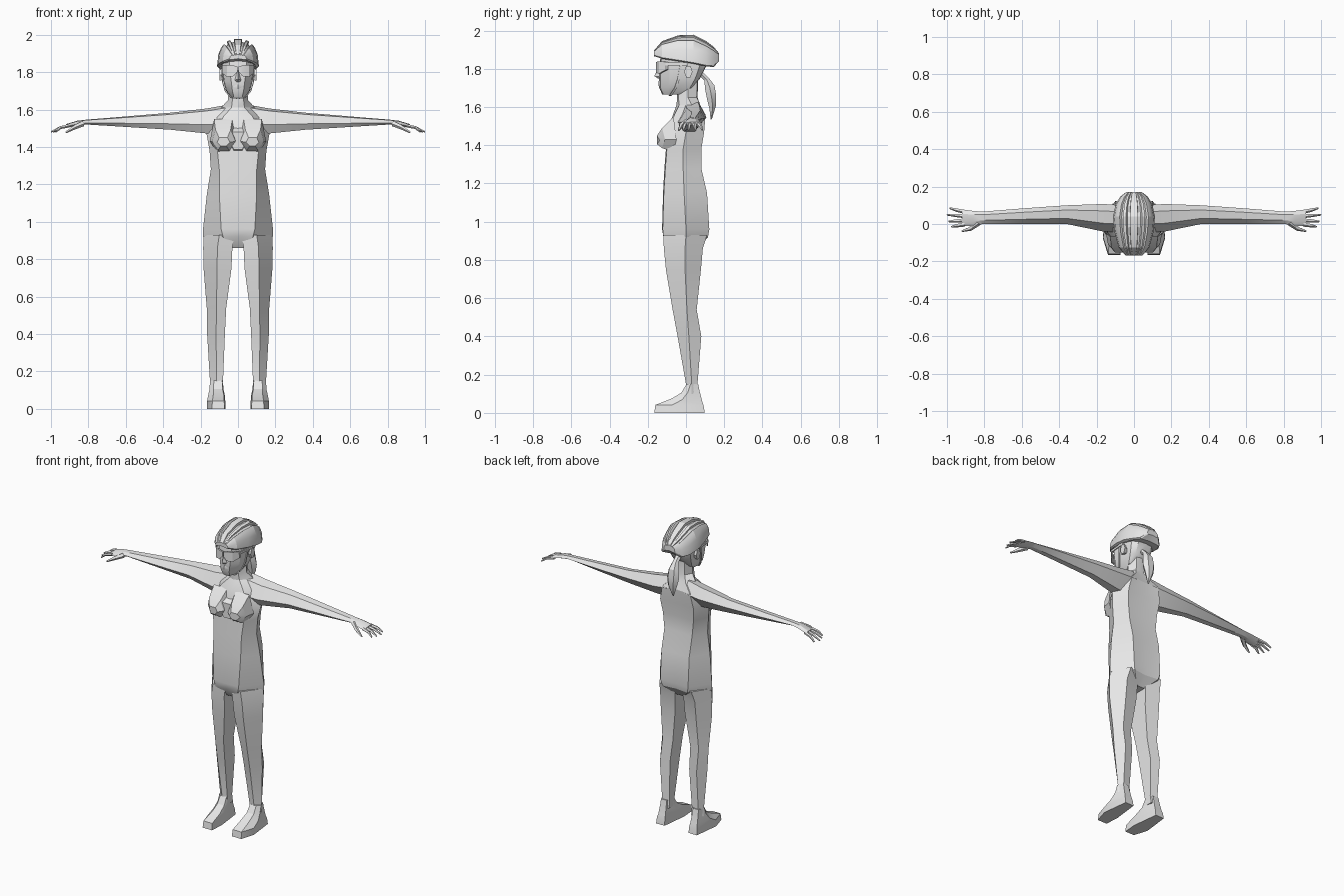
import bpy, bmesh, math
from mathutils import Vector

grey = bpy.data.materials.new("plain grey")
grey.diffuse_color = (0.8, 0.8, 0.8, 1)


def loft(name, rings, mirror=False, smooth=25):
    """Skin a list of equal-length rings, capping both ends."""
    bm = bmesh.new()
    vs = [[bm.verts.new(p) for p in r] for r in rings]
    n = len(rings[0])
    for a, b in zip(vs, vs[1:]):
        for i in range(n):
            j = (i + 1) % n
            bm.faces.new((a[i], a[j], b[j], b[i]))
    bm.faces.new(vs[0])
    bm.faces.new(vs[-1])
    bmesh.ops.recalc_face_normals(bm, faces=bm.faces)
    me = bpy.data.meshes.new(name)
    bm.to_mesh(me)
    bm.free()
    me.materials.append(grey)
    ob = bpy.data.objects.new(name, me)
    bpy.context.collection.objects.link(ob)
    bpy.context.view_layer.objects.active = ob
    ob.select_set(True)
    bpy.ops.object.shade_smooth_by_angle(angle=math.radians(smooth))
    ob.select_set(False)
    if mirror:
        ob.modifiers.new("mirror", 'MIRROR').use_mirror_merge = False
    return ob


def sym(half):
    """Complete a half ring that starts and ends on x = 0."""
    return half + [(-x, y, z) for x, y, z in half[-2:0:-1]]


def rod(name, path, radii, sides=5, flat=1.0, mirror=True):
    """Tapered tube along a path; flat squashes it vertically."""
    pts = [Vector(p) for p in path]
    rings = []
    for i, p in enumerate(pts):
        d = (pts[min(i + 1, len(pts) - 1)] - pts[max(i - 1, 0)]).normalized()
        s = d.cross(Vector((0, 0, 1))).normalized()
        u = s.cross(d)
        rings.append([p + radii[i] * (s * math.cos(a) + u * flat * math.sin(a))
                      for a in (math.tau * k / sides for k in range(sides))])
    return loft(name, rings, mirror)


# Torso and neck: z, front edge x, front mid y, front y, side x, side y, back edge x, back y, back mid y
torso = [
    (.86, .04, -.075, -.075, .06, 0, .03, .06, .06),
    (.92, .08, -.115, -.118, .186, 0, .09, .115, .105),
    (.96, .09, -.125, -.122, .187, 0, .10, .122, .115),
    (1.15, .10, -.12, -.116, .166, -.01, .10, .11, .105),
    (1.28, .10, -.113, -.108, .145, -.015, .10, .08, .076),
    (1.38, .11, -.105, -.10, .152, -.015, .11, .08, .076),
    (1.47, .11, -.10, -.095, .168, 0, .12, .095, .087),
    (1.56, .08, -.068, -.06, .15, .03, .10, .102, .092),
    (1.61, .035, -.05, -.035, .09, .03, .05, .075, .07),
    (1.65, .03, -.046, -.04, .054, .01, .03, .056, .06),
    (1.76, .03, -.046, -.04, .052, .01, .03, .06, .065),
]
loft("torso", [sym([(0, f0, z), (xf, f, z), (xs, ys, z), (xb, b, z), (0, b0, z)])
               for z, xf, f0, f, xs, ys, xb, b, b0 in torso])

# Chest: faceted six-sided mounds
def chest_ring(cx, y, rx, zs):
    z0, z1, z2, z3 = zs
    return [(cx - rx * .45, y, z0), (cx + rx * .45, y, z0), (cx + rx, y + .015, z1), (cx + rx * .7, y, z3),
            (cx - rx * .6, y, z3), (cx - rx, y, z2)]


loft("chest", [chest_ring(.075, -.065, .075, (1.365, 1.43, 1.43, 1.55)),
               chest_ring(.077, -.125, .062, (1.385, 1.43, 1.43, 1.49)),
               chest_ring(.077, -.152, .034, (1.405, 1.425, 1.425, 1.45))], True)
loft("chest_centre", [chest_ring(0, -.06, .06, (1.37, 1.44, 1.44, 1.52)),
                      chest_ring(0, -.118, .05, (1.385, 1.44, 1.44, 1.48))])

# Legs: z, inner x, middle x, outer x, front y, side y, back y
legs = [
    (.93, .02, .10, .184, -.118, 0, .11),
    (.86, .03, .11, .186, -.116, -.005, .088),
    (.75, .035, .112, .184, -.105, -.005, .078),
    (.54, .063, .115, .167, -.07, .005, .056),
    (.40, .07, .117, .165, -.044, .015, .08),
    (.15, .08, .115, .15, 0, .03, .06),
    (.10, .08, .115, .15, -.005, .03, .07),
]
loft("leg", [[(xi, f * .85 + s * .15, z), (xm, f, z), (xo, s, z), (xm + .015, b, z), (xi, b * .8 + s * .2, z)]
             for z, xi, xm, xo, f, s, b in legs], True)

# Feet: inner x, outer x, front y, back y, front z, back z, toe taper
feet = [
    (.080, .150, .002, .064, .15, .15, .015),
    (.078, .152, -.025, .072, .105, .11, .015),
    (.070, .160, -.075, .085, .075, .06, .02),
    (.068, .165, -.160, .092, .042, .04, .02),
    (.066, .167, -.166, .098, 0, 0, .02),
]


def foot_ring(xi, xo, f, b, zf, zb, t):
    m = f + .35 * (b - f)
    zm = zf + .35 * (zb - zf)
    return [(xi + t * .3, f, zf), (xo - t * 1.4, f, zf), (xo, m, zm), (xo - t, b, zb),
            (xi + t, b, zb), (xi, m, zm)]


loft("foot", [foot_ring(*r) for r in feet], True)

# Arms and palms: x, front y, back y, bottom z, top z
arms = [
    (.06, -.045, .10, 1.47, 1.625),
    (.165, -.04, .107, 1.472, 1.606),
    (.36, 0, .10, 1.492, 1.583),
    (.60, 0, .083, 1.507, 1.563),
    (.81, 0, .066, 1.52, 1.546),
    (.86, -.012, .07, 1.513, 1.54),
    (.92, -.012, .078, 1.502, 1.522),
]
loft("arm", [[(x, f, b0 + .35 * (t - b0)), (x, f + .3 * (b - f), t - .1 * (t - b0)), (x, f + .75 * (b - f), t),
              (x, b, b0 + .55 * (t - b0)), (x, f + .6 * (b - f), b0), (x, f + .2 * (b - f), b0)]
             for x, f, b, b0, t in arms], True)

# Fingers and thumb
for i, (y0, y1, x1) in enumerate([(-.002, -.015, .975), (.02, .014, .99), (.043, .05, 1.0), (.066, .085, .985)]):
    rod("finger_%d" % (i + 1), [(.905, y0, 1.513), (.95, (y0 + y1) / 2, 1.503), (x1, y1, 1.48)],
        (.012, .010, .005), flat=.8)
rod("thumb", [(.83, .008, 1.525), (.875, -.025, 1.505), (.92, -.038, 1.478)], (.016, .012, .005))

# Head: z, face half width, face y, side x, side y, back half width, back y
head = [
    (1.665, .022, -.118, .035, -.085, .02, -.04),
    (1.70, .030, -.134, .064, -.05, .04, .03),
    (1.75, .036, -.134, .078, -.03, .045, .07),
    (1.81, .045, -.134, .087, -.02, .05, .10),
    (1.88, .045, -.125, .088, 0, .05, .115),
]
loft("head", [sym([(0, f - .006, z), (xf, f, z), (xs * .93, f * .65, z), (xs, s, z), (xs * .9, b * .7, z),
                   (xb, b, z), (0, b + .004, z)])
              for z, xf, f, xs, s, xb, b in head])

# Nose and lips
loft("nose", [sym([(0, -.142, 1.81), (.007, -.135, 1.81), (0, -.12, 1.81)]),
              sym([(0, -.166, 1.762), (.018, -.135, 1.757), (0, -.12, 1.757)]),
              sym([(0, -.145, 1.748), (.012, -.135, 1.748), (0, -.12, 1.748)])])
loft("lips", [sym([(0, -.144, z), (w, -.136, z), (0, -.12, z)])
              for z, w in ((1.735, .012), (1.722, .026), (1.71, .012))])

# Ears
loft("ear", [[(x, .012 + r * math.cos(a), 1.785 + 1.6 * r * math.sin(a))
              for a in (math.tau * k / 6 for k in range(6))] for x, r in ((.075, .018), (.098, .022))], True)

# Glasses: wrapped lens and side arm
loft("lens", [[(x, y, zt), (x, y + .01, zt), (x, y + .01, zb), (x, y, zb)] for x, y, zb, zt in
              ((.004, -.156, 1.80, 1.83), (.025, -.156, 1.778, 1.836), (.06, -.142, 1.775, 1.838),
               (.086, -.105, 1.795, 1.836))], True)
loft("glasses_arm", [[(x, y, 1.832), (x + .006, y, 1.832), (x + .006, y, 1.818), (x, y, 1.818)]
                     for x, y in ((.082, -.108), (.09, -.03), (.09, .01))], True)

# Chin strap
loft("chin_strap", [[(x, y - .006, z), (x + .004, y - .006, z - .003), (x + .004, y + .006, z - .003),
                     (x, y + .006, z)] for x, y, z in
                    ((.09, -.02, 1.85), (.08, -.04, 1.745), (.066, -.055, 1.70), (.036, -.08, 1.664),
                     (0, -.085, 1.66))], True)

# Helmet: ribbed shell; y, half width, rim z, crown z
helmet = [
    (-.168, .045, 1.872, 1.895),
    (-.125, .082, 1.858, 1.945),
    (-.04, .105, 1.845, 1.975),
    (.04, .112, 1.832, 1.978),
    (.105, .098, 1.818, 1.945),
    (.145, .075, 1.815, 1.915),
    (.172, .04, 1.845, 1.882),
]
ribs = [(0, 1), (22, 1), (40, 1), (50, 1), (52, .89), (60, .89), (62, 1), (71, 1), (73, .89), (80, .89), (82, 1), (90, 1)]


def helmet_ring(y, w, zb, zt):
    side = []
    for a, s in ribs:
        c, n = math.cos(math.radians(a)) ** .85, math.sin(math.radians(a)) ** .85
        side.append((w * c * s if a < 90 else 0, y, zb + (zt - zb) * n * s))
    return sym([(0, y, zb)] + [(w * .9, y, zb - .006)] + side)


loft("helmet", [helmet_ring(*r) for r in helmet], smooth=20)

# Ponytail: y, z, half width, half depth
tail = [(.07, 1.78, .02, .015), (.108, 1.745, .02, .014), (.125, 1.70, .036, .028),
        (.134, 1.65, .042, .027), (.14, 1.60, .03, .02), (.132, 1.535, .004, .004)]
loft("ponytail", [[(w * math.cos(a), y + d * math.sin(a), z + d * .5 * math.sin(a))
                   for a in (math.tau * k / 6 for k in range(6))] for y, z, w, d in tail])
